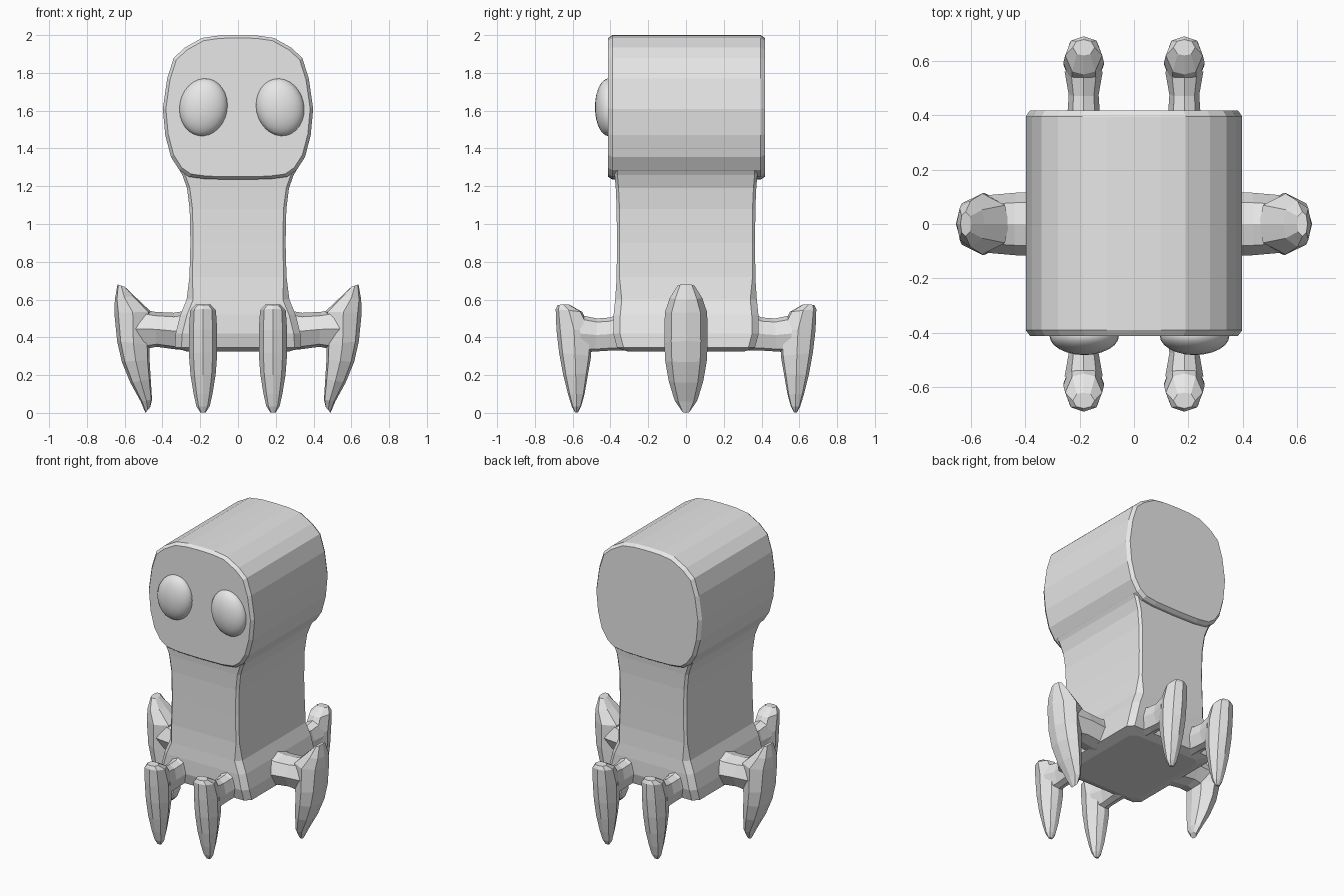
import bpy, bmesh, math
from mathutils import Vector

grey = bpy.data.materials.new("plain_grey")
grey.diffuse_color = (0.8, 0.8, 0.8, 1)


def finish(name, bm):
    bmesh.ops.recalc_face_normals(bm, faces=bm.faces[:])
    me = bpy.data.meshes.new(name)
    bm.to_mesh(me)
    bm.free()
    me.materials.append(grey)
    ob = bpy.data.objects.new(name, me)
    bpy.context.collection.objects.link(ob)
    return ob


def loft(bm, rings):
    """Skin a list of equal-sized point rings and cap both ends."""
    vs = [[bm.verts.new(p) for p in r] for r in rings]
    n = len(vs[0])
    for a, b in zip(vs, vs[1:]):
        for i in range(n):
            j = (i + 1) % n
            bm.faces.new((a[i], a[j], b[j], b[i]))
    bm.faces.new(vs[0])
    bm.faces.new(vs[-1])


# Head: rounded profile run front to back, with a chamfered rim
half = [(0.1, 1.998), (0.19, 1.985), (0.28, 1.935), (0.34, 1.88), (0.375, 1.77),
        (0.398, 1.61), (0.385, 1.47), (0.355, 1.355), (0.31, 1.285), (0.26, 1.25),
        (0.17, 1.238)]
outline = [(0, 2.0)] + half + [(0, 1.235)] + [(-x, z) for x, z in reversed(half)]


def head_ring(y, s):
    return [(x * s, y, 1.62 + (z - 1.62) * s) for x, z in outline]


bm = bmesh.new()
loft(bm, [head_ring(-0.412, 0.96), head_ring(-0.39, 1), head_ring(0.395, 1),
          head_ring(0.418, 0.96)])
finish("head", bm)

# Body: chamfered rectangular column, flared at the base and under the head
levels = [(0.325, 0.27, 0.31), (0.345, 0.335, 0.365), (0.42, 0.33, 0.385),
          (0.52, 0.305, 0.383), (0.60, 0.272, 0.375), (0.72, 0.257, 0.367),
          (0.90, 0.252, 0.366), (1.08, 0.256, 0.367), (1.19, 0.27, 0.372),
          (1.26, 0.295, 0.378), (1.32, 0.33, 0.38)]
rings = []
for z, hx, hy in levels:
    c = 0.015 if z > 0.65 else 0.035
    rings.append([(hx, -hy + c, z), (hx, hy - c, z), (hx - c, hy, z), (-hx + c, hy, z),
                  (-hx, hy - c, z), (-hx, -hy + c, z), (-hx + c, -hy, z), (hx - c, -hy, z)])
bm = bmesh.new()
loft(bm, rings)
finish("body", bm)

# Legs: each section is outer point (r, z), inner point (r, z), half width
side_arm = [(0.22, 0.55, 0.22, 0.33, 0.115), (0.34, 0.53, 0.32, 0.335, 0.115),
            (0.44, 0.535, 0.43, 0.35, 0.115), (0.56, 0.56, 0.54, 0.33, 0.105)]
side_claw = [(0.638, 0.68, 0.60, 0.668, 0.045), (0.652, 0.60, 0.55, 0.62, 0.085),
             (0.655, 0.53, 0.46, 0.535, 0.112), (0.64, 0.38, 0.468, 0.36, 0.115),
             (0.615, 0.27, 0.468, 0.28, 0.11), (0.57, 0.16, 0.462, 0.18, 0.092),
             (0.515, 0.06, 0.455, 0.07, 0.06), (0.49, 0.0, 0.465, 0.03, 0.025)]
end_arm = [(0.30, 0.55, 0.30, 0.33, 0.07), (0.40, 0.505, 0.40, 0.33, 0.06),
           (0.47, 0.50, 0.48, 0.325, 0.055), (0.57, 0.52, 0.55, 0.32, 0.07)]
end_claw = [(0.678, 0.572, 0.62, 0.575, 0.04), (0.69, 0.55, 0.55, 0.535, 0.068),
            (0.686, 0.44, 0.50, 0.44, 0.075), (0.672, 0.32, 0.502, 0.30, 0.075),
            (0.65, 0.20, 0.518, 0.21, 0.067), (0.625, 0.10, 0.537, 0.10, 0.05),
            (0.605, 0.035, 0.555, 0.035, 0.035), (0.588, 0.003, 0.572, 0.003, 0.015)]


def leg(name, parts, origin, out):
    out = Vector(out)
    across = Vector((-out.y, out.x, 0))
    bm = bmesh.new()
    for part in parts:
        rings = []
        for ro, zo, ri, zi, w in part:
            ring = []
            for u, v in ((1, 0), (0.78, 0.68), (0, 1), (-0.85, 0.62),
                         (-1, 0), (-0.85, -0.62), (0, -1), (0.78, -0.68)):
                r = (ro + ri) / 2 + u * (ro - ri) / 2
                z = (zo + zi) / 2 + u * (zo - zi) / 2
                ring.append(Vector(origin) + out * r + across * (v * w) + Vector((0, 0, z)))
            rings.append(ring)
        loft(bm, rings)
    finish(name, bm)


for s, side in ((-1, "left"), (1, "right")):
    leg(side + "_side_leg", (side_arm, side_claw), (0, 0, 0), (s, 0, 0))
    leg(side + "_front_leg", (end_arm, end_claw), (s * 0.185, 0, 0), (0, -1, 0))
    leg(side + "_back_leg", (end_arm, end_claw), (s * 0.185, 0, 0), (0, 1, 0))

# Eyes: smooth flattened ovals, tops leaning inwards
for name, x, tilt in (("left_eye", -0.183, 10), ("right_eye", 0.223, -12)):
    bpy.ops.mesh.primitive_uv_sphere_add(segments=24, ring_count=14, radius=1,
                                         location=(x, -0.41, 1.618),
                                         rotation=(0, math.radians(tilt), 0))
    eye = bpy.context.object
    eye.name = name
    eye.scale = (0.127, 0.072, 0.153)
    eye.data.materials.append(grey)
    bpy.ops.object.shade_smooth()
